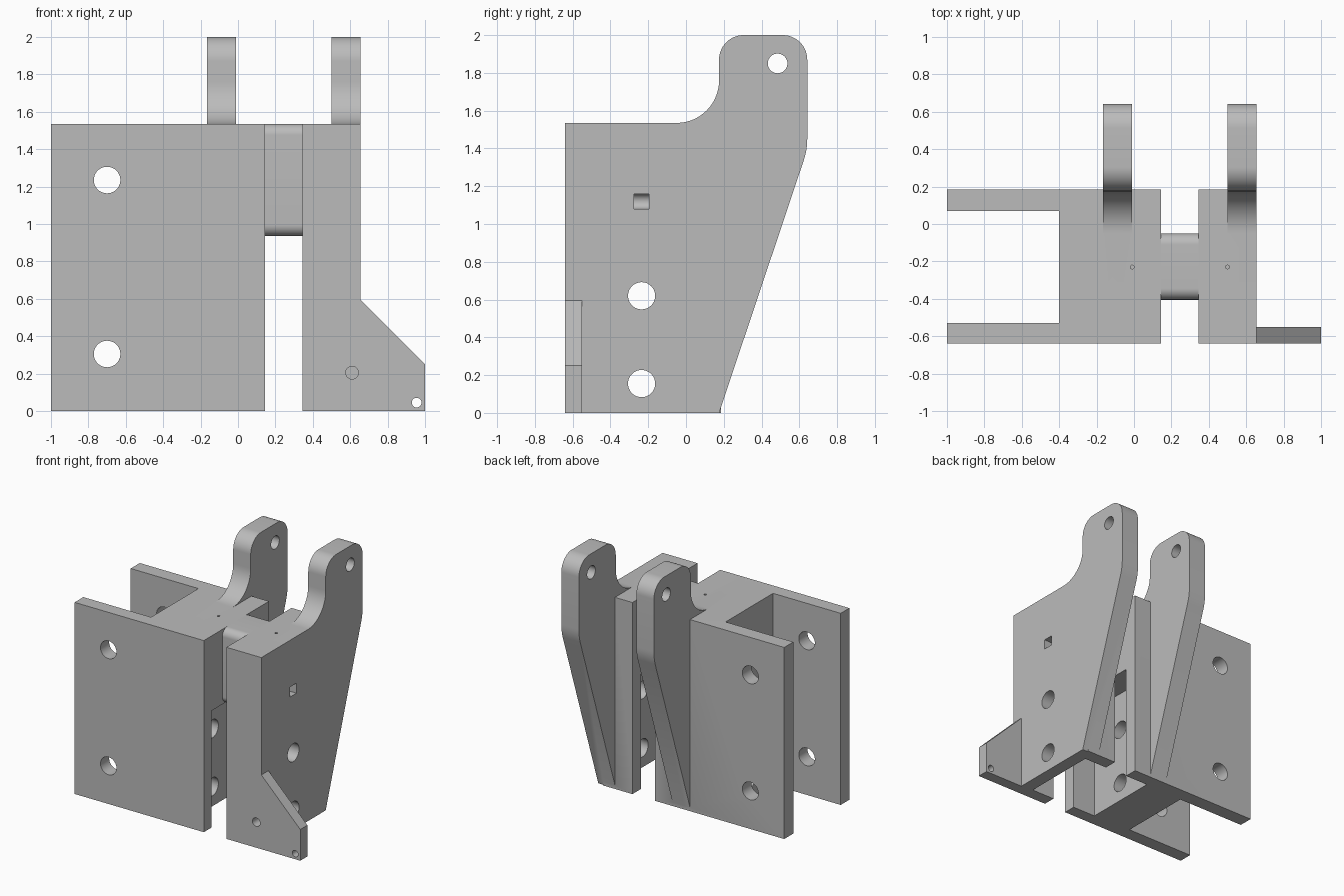
import bpy, bmesh
from math import sin, cos, radians, pi

cube = bpy.data.objects.get("Cube")
if cube:
    bpy.data.objects.remove(cube, do_unlink=True)

GREY = (0.5, 0.5, 0.5, 1)
mat = bpy.data.materials.new("plain grey")
mat.use_nodes = True
mat.diffuse_color = GREY
mat.node_tree.nodes["Principled BSDF"].inputs["Base Color"].default_value = GREY


def arc(cx, cy, r, start, end, n=14):
    """Points along an arc, angles in degrees."""
    return [(cx + r * cos(radians(start + (end - start) * i / n)),
             cy + r * sin(radians(start + (end - start) * i / n))) for i in range(n + 1)]


def rect(a0, b0, a1, b1):
    return [(a0, b0), (a1, b0), (a1, b1), (a0, b1)]


def circle(cx, cy, r, n=40):
    return arc(cx, cy, r, 0, 360, n)[:-1]


def prism(name, pts, axis, lo, hi):
    """Extrude a closed 2D outline along an axis."""
    place = {"x": lambda p, t: (t, p[0], p[1]),
             "y": lambda p, t: (p[0], t, p[1]),
             "z": lambda p, t: (p[0], p[1], t)}[axis]
    bm = bmesh.new()
    face = bm.faces.new([bm.verts.new(place(p, lo)) for p in pts])
    top = bmesh.ops.extrude_face_region(bm, geom=[face])["geom"]
    for v in (g for g in top if isinstance(g, bmesh.types.BMVert)):
        v.co["xyz".index(axis)] = hi
    bmesh.ops.recalc_face_normals(bm, faces=bm.faces)
    mesh = bpy.data.meshes.new(name)
    bm.to_mesh(mesh)
    bm.free()
    mesh.materials.append(mat)
    ob = bpy.data.objects.new(name, mesh)
    bpy.context.collection.objects.link(ob)
    return ob


def combine(ob, tools, operation):
    """Apply booleans in turn and remove the tools."""
    for tool in tools:
        mod = ob.modifiers.new("bool", "BOOLEAN")
        mod.object, mod.operation, mod.solver = tool, operation, "EXACT"
        bpy.context.view_layer.update()
        mesh = bpy.data.meshes.new_from_object(
            ob.evaluated_get(bpy.context.evaluated_depsgraph_get()))
        ob.modifiers.clear()
        ob.data = mesh
        bpy.data.objects.remove(tool, do_unlink=True)


def smooth(ob):
    bpy.ops.object.select_all(action="DESELECT")
    ob.select_set(True)
    bpy.context.view_layer.objects.active = ob
    bpy.ops.object.shade_smooth_by_angle(angle=radians(30))


FRONT, BACK, TOP = -0.64, 0.185, 1.535
MID = 0.245                      # plane that mirrors the two halves
HOLE_Y = -0.235

# Side outline of a lug plate
lug_outline = ([(FRONT, 0), (0.175, 0)]
               + arc(0.29, 1.45, 0.352, -18, 0, 6)
               + arc(0.512, 1.87, 0.13, 0, 90)
               + arc(0.305, 1.87, 0.13, 90, 180)
               + arc(-0.05, 1.76, 0.225, 0, -90)
               + [(FRONT, TOP)])


def half(name, side):
    """Block with lug plate; side is +1 or -1 about the middle plane."""
    def x(d):
        return MID + side * d

    def span(a, b):
        return sorted((x(a), x(b)))

    block = prism(name, rect(FRONT, 0, BACK, TOP), "x", *span(0.1, 0.36))
    lug = prism("lug", lug_outline, "x", *span(0.255, 0.41))
    extra = [lug]
    if side > 0:
        tab = [(x(0.3), 0), (1, 0), (1, 0.25), (x(0.41), 0.595), (x(0.3), 0.595)]
        extra.append(prism("tab", tab, "y", FRONT, -0.55))
    else:
        extra.append(prism("clevis", rect(FRONT, 0, BACK, TOP), "x", -1, x(0.3)))
    combine(block, extra, "UNION")

    # Inner channel, bolt holes, lug hole, pin hole and square pocket
    cuts = [prism("channel", rect(-0.54, -0.1, 0.08, 0.935), "x", *span(0, 0.305))]
    for z in (0.155, 0.62):
        cuts.append(prism("bolt", circle(HOLE_Y, z, 0.072), "x", *span(0.2, 0.8)))
    cuts.append(prism("eye", circle(0.485, 1.85, 0.052), "x", *span(0.2, 0.5)))
    cuts.append(prism("pin", circle(x(0.255), -0.23, 0.01, 16), "z", 1.14, 1.6))
    pocket = arc(x(0.25), 1.12, 0.04, 90, 90 + side * 180) + [(x(0.8), 1.08), (x(0.8), 1.16)]
    cuts.append(prism("pocket", pocket, "y", -0.275, -0.195))
    if side > 0:
        cuts.append(prism("tab_hole", circle(0.955, 0.045, 0.026), "y", -0.8, -0.5))
        cuts.append(prism("blind_hole", circle(0.61, 0.205, 0.034), "y", -0.8, -0.55))
    else:
        cuts.insert(0, prism("slot", rect(-1.1, -0.53, -0.4, 0.07), "z", -0.1, 1.7))
        for z in (0.305, 1.235):
            cuts.append(prism("flange_hole", circle(-0.7, z, 0.071), "y", -0.8, 0.4))
    combine(block, cuts, "DIFFERENCE")
    smooth(block)


half("tab_side_block", 1)
half("clevis_side_block", -1)

# Rounded bridge joining the halves
r, y0, y1, z0 = 0.06, -0.405, -0.05, 0.935
bridge = prism("bridge", arc(y1 - r, TOP - r, r, 0, 90) + arc(y0 + r, TOP - r, r, 90, 180)
               + arc(y0 + r, z0 + r, r, 180, 270) + arc(y1 - r, z0 + r, r, 270, 360),
               "x", 0.145, 0.345)
smooth(bridge)
